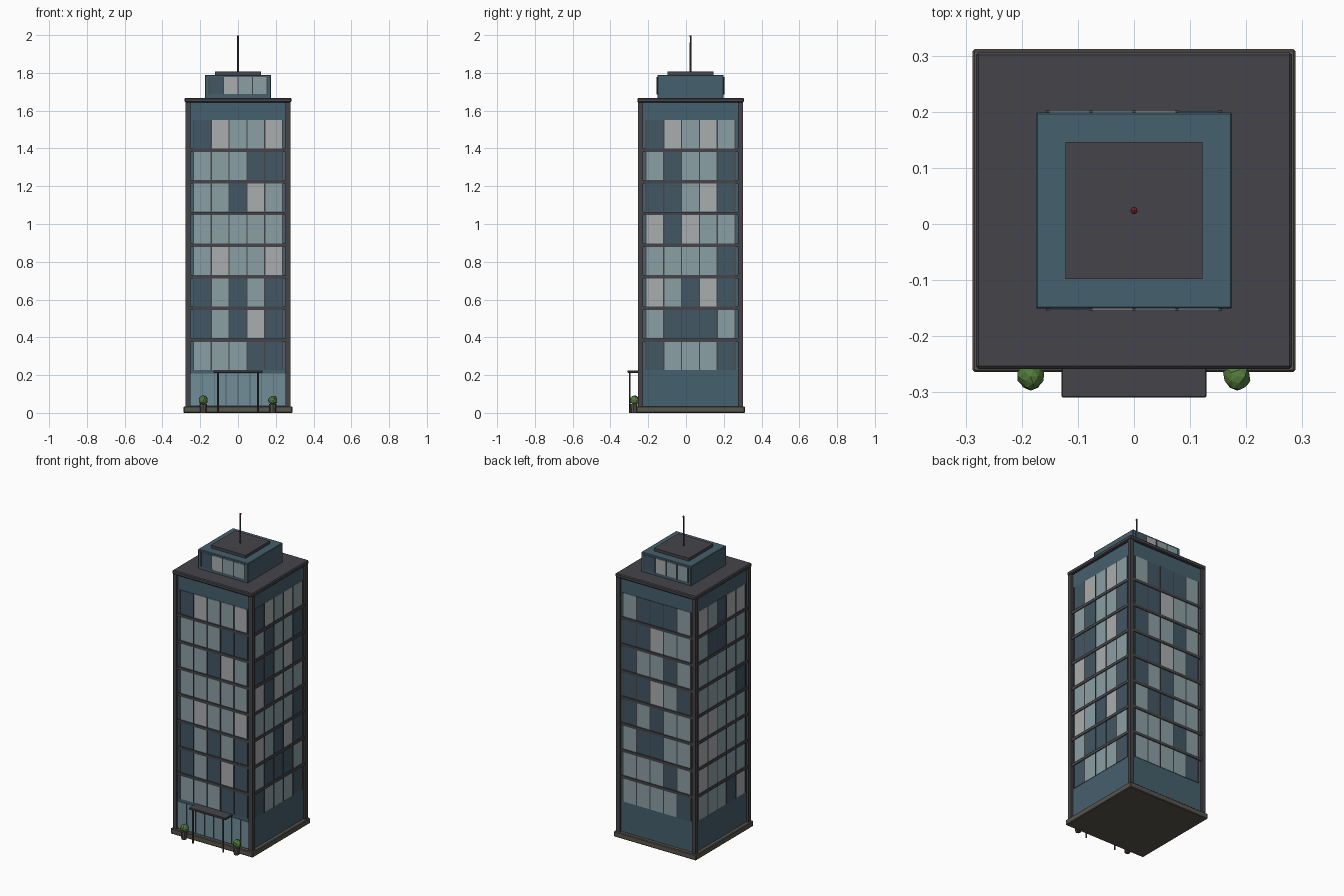
import bpy, bmesh, math, random
from mathutils import Matrix, Vector

if "Cube" in bpy.data.objects:
    bpy.data.objects.remove(bpy.data.objects["Cube"])

random.seed(4)
CY = 0.024                      # tower axis in y
AXIS = Matrix.Translation((0, CY, 0))

def mat(name, r, g, b):
    m = bpy.data.materials.new(name)
    m.diffuse_color = (r, g, b, 1)
    m.use_nodes = True
    m.node_tree.nodes["Principled BSDF"].inputs["Base Color"].default_value = m.diffuse_color
    return m

DARK = mat("dark_metal", 0.06, 0.06, 0.068)
STONE = mat("stone", 0.10, 0.09, 0.075)
WALL = mat("blue_wall", 0.06, 0.115, 0.15)
GLASS = {"L": mat("light_glass", 0.26, 0.35, 0.38),
         "W": mat("warm_glass", 0.40, 0.42, 0.43),
         "D": mat("dark_glass", 0.055, 0.095, 0.13)}
LOBBY = mat("lobby_glass", 0.17, 0.27, 0.31)
GREEN = mat("leaf", 0.09, 0.20, 0.045)
RED = mat("beacon_red", 0.35, 0.02, 0.02)

def finish(bm, name, material, bevel=0):
    me = bpy.data.meshes.new(name)
    bm.to_mesh(me)
    bm.free()
    ob = bpy.data.objects.new(name, me)
    bpy.context.collection.objects.link(ob)
    me.materials.append(material)
    if bevel:
        mod = ob.modifiers.new("bevel", "BEVEL")
        mod.width = bevel
        mod.segments = 1
    return ob

def add_box(bm, x0, x1, y0, y1, z0, z1, xf=Matrix.Identity(4)):
    m = (xf @ Matrix.Translation(((x0 + x1) / 2, (y0 + y1) / 2, (z0 + z1) / 2))
         @ Matrix.Diagonal((x1 - x0, y1 - y0, z1 - z0, 1)))
    bmesh.ops.create_cube(bm, size=1, matrix=m)

def block(name, half, z0, z1, material, bevel=0):
    bm = bmesh.new()
    add_box(bm, -half, half, -half, half, z0, z1, AXIS)
    return finish(bm, name, material, bevel)

def add_cone(bm, x, y, z0, z1, r0, r1, n):
    bmesh.ops.create_cone(bm, cap_ends=True, segments=n, radius1=r0, radius2=r1,
                          depth=z1 - z0, matrix=Matrix.Translation((x, y, (z0 + z1) / 2)))

def side(k):
    return AXIS @ Matrix.Rotation(k * math.pi / 2, 4, "Z")

# Main masses
B = 0.265
block("plinth", 0.288, 0, 0.035, STONE, 0.004)
block("tower_body", B, 0.03, 1.65, WALL)
block("roof_slab", 0.282, 1.643, 1.668, DARK, 0.005)
block("penthouse", 0.175, 1.665, 1.79, WALL, 0.003)
block("penthouse_cap", 0.122, 1.788, 1.808, DARK)

# Corner columns
bm = bmesh.new()
for k in range(4):
    add_box(bm, 0.252, 0.278, 0.252, 0.278, 0.03, 1.645, side(k))
finish(bm, "corner_columns", DARK)

# Floor bands and mullions on all four sides
PITCH, Z0, H, COL = 0.1675, 0.228, 0.15, 0.0945
bm = bmesh.new()
for k in range(4):
    for f in range(8):
        z = Z0 + f * PITCH
        if f:
            add_box(bm, -0.253, 0.253, -B - 0.008, -B + 0.01, z - 0.019, z - 0.001, side(k))
        for c in range(6):
            u = (c - 2.5) * COL
            add_box(bm, u - 0.003, u + 0.003, -B - 0.005, -B + 0.01, z, z + H, side(k))
finish(bm, "bands_and_mullions", DARK)

# Window panes: front, right, back, left; rows from the lowest floor up
ROWS = ["LLLDD DLDWD DLDLD LWLLW LLLLL LLDWL LLLDD DWLLW",
        "DLLLD LDDDL WLDWD LLLLD WDWLL DDLWD LDLLD DWLWL",
        "LLLLD LLLDL LDDLL DLDLL DDWLD DLLDL DDWLL LDDDL",
        None]
panes = {key: bmesh.new() for key in GLASS}
for k, rows in enumerate(ROWS):
    for f in range(8):
        for c in range(5):
            key = rows.split()[f][c] if rows else random.choice("LLLWWD")
            u, z = (c - 2) * COL, Z0 + f * PITCH
            add_box(panes[key], u - 0.044, u + 0.044, -B - 0.003, -B + 0.01, z, z + H, side(k))

# Penthouse windows, front and back
mull = bmesh.new()
for k in (0, 2):
    for c, key in enumerate("DWLL"):
        u = (c - 1.5) * 0.0767
        add_box(panes[key], u - 0.036, u + 0.036, -0.177, -0.17, 1.687, 1.777, side(k))
    for c in range(5):
        u = (c - 2) * 0.0767
        add_box(mull, u - 0.003, u + 0.003, -0.179, -0.17, 1.685, 1.779, side(k))
finish(mull, "penthouse_mullions", DARK)
for key, b in panes.items():
    finish(b, GLASS[key].name + "_panes", GLASS[key])

# Lobby glazing on the front
bm = bmesh.new()
add_box(bm, -0.252, 0.252, -B - 0.004, -B + 0.01, 0.042, 0.208, AXIS)
finish(bm, "lobby_glazing", LOBBY)
bm = bmesh.new()
for c in range(-3, 4):
    u = c * 0.063
    add_box(bm, u - 0.002, u + 0.002, -B - 0.006, -B + 0.01, 0.042, 0.208, AXIS)
finish(bm, "lobby_mullions", WALL)

# Entrance canopy and posts
bm = bmesh.new()
add_box(bm, -0.129, 0.129, -0.309, -0.235, 0.212, 0.225)
finish(bm, "canopy", DARK, 0.002)
bm = bmesh.new()
for s in (-1, 1):
    add_cone(bm, s * 0.106, -0.298, 0, 0.215, 0.005, 0.005, 8)
finish(bm, "canopy_posts", DARK)

# Planters with faceted shrubs
pots, leaves = bmesh.new(), bmesh.new()
for s in (-1, 1):
    add_cone(pots, s * 0.184, -0.277, 0, 0.048, 0.016, 0.02, 8)
    res = bmesh.ops.create_icosphere(leaves, subdivisions=2, radius=0.025)
    for v in res["verts"]:
        v.co = v.co * random.uniform(0.86, 1.06) + Vector((s * 0.184, -0.272, 0.067))
finish(pots, "planters", STONE)
finish(leaves, "shrubs", GREEN)

# Mast and beacon
bm = bmesh.new()
add_cone(bm, 0, CY, 1.80, 1.99, 0.005, 0.004, 8)
finish(bm, "mast", DARK)
bm = bmesh.new()
bmesh.ops.create_icosphere(bm, subdivisions=1, radius=0.007,
                           matrix=Matrix.Translation((0, CY, 1.993)))
finish(bm, "beacon", RED)
